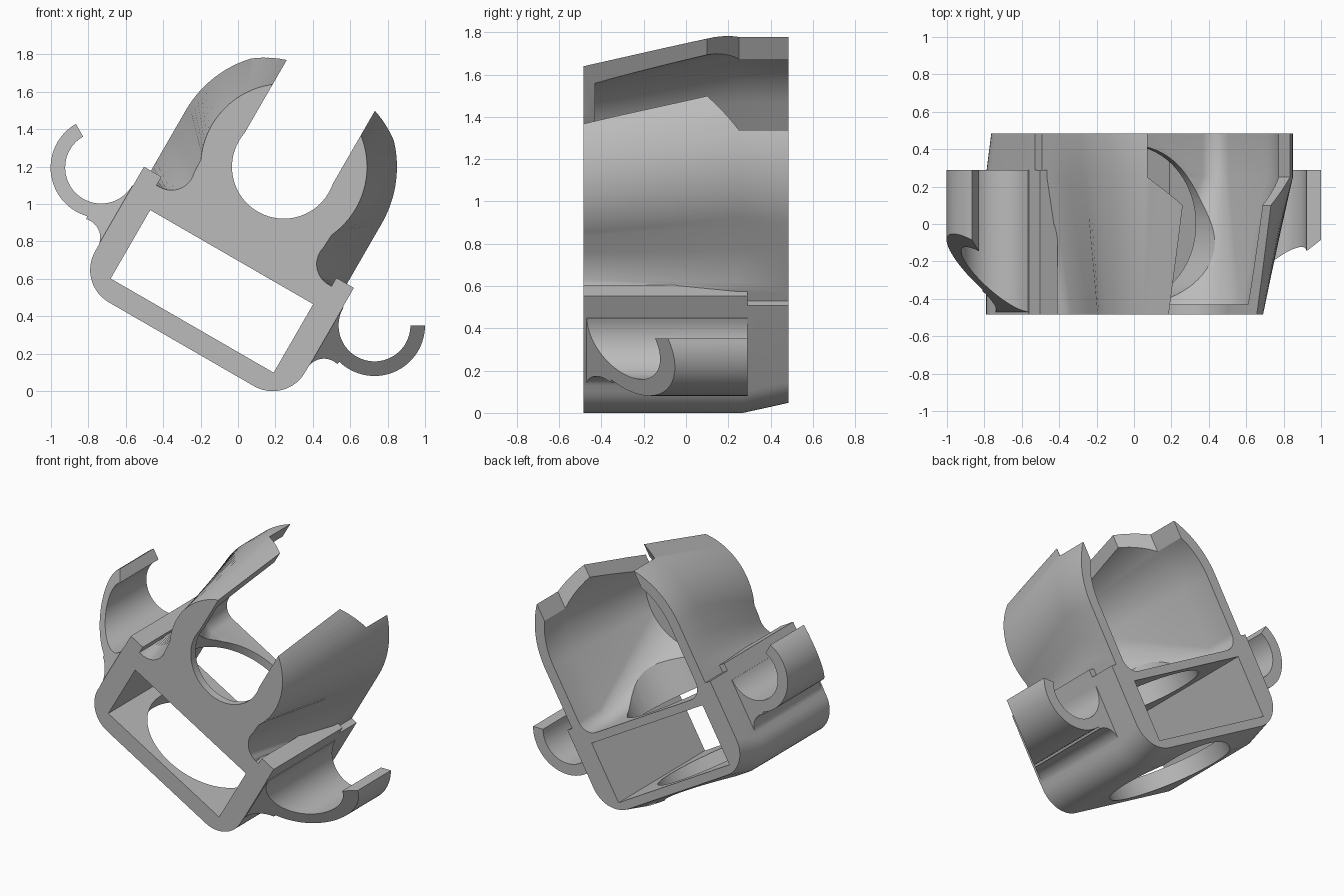
import bpy, bmesh
from math import sin, cos, radians, pi
from mathutils import Matrix

cube = bpy.data.objects.get("Cube")
if cube:
    bpy.data.objects.remove(cube)

grey = bpy.data.materials.new("light_grey")
grey.use_nodes = True
grey.diffuse_color = (0.5, 0.5, 0.5, 1)
grey.node_tree.nodes["Principled BSDF"].inputs["Base Color"].default_value = (0.5, 0.5, 0.5, 1)

FRONT, BACK, RING_Z = -0.485, 0.485, 1.16


def arc(cx, cz, r, a, b, n=16):
    steps = [radians(a + (b - a) * i / (n - 1)) for i in range(n)]
    return [(cx + r * cos(t), cz + r * sin(t)) for t in steps]


def mirrored(half):
    """Close a half profile (x >= 0) by its mirror image."""
    return half + [(-x, z) for x, z in reversed(half) if x > 1e-5]


def loft(name, sections):
    """Skin matching profiles placed at given depths."""
    bm = bmesh.new()
    rings = [[bm.verts.new((x, y, z)) for x, z in pts] for y, pts in sections]
    n = len(rings[0])
    for a, b in zip(rings, rings[1:]):
        for i in range(n):
            j = (i + 1) % n
            bm.faces.new((a[i], a[j], b[j], b[i]))
    bm.faces.new(rings[0])
    bm.faces.new(rings[-1])
    bmesh.ops.recalc_face_normals(bm, faces=bm.faces)
    mesh = bpy.data.meshes.new(name)
    bm.to_mesh(mesh)
    bm.free()
    mesh.materials.append(grey)
    obj = bpy.data.objects.new(name, mesh)
    bpy.context.scene.collection.objects.link(obj)
    return obj


def block(name, x0, x1, y0, y1, z0, z1):
    pts = [(x0, z0), (x1, z0), (x1, z1), (x0, z1)]
    return loft(name, [(y0, pts), (y1, pts)])


def combine(target, other, operation):
    other.hide_render = True
    mod = target.modifiers.new(operation.lower(), "BOOLEAN")
    mod.object, mod.operation, mod.solver = other, operation, "EXACT"
    bpy.context.view_layer.objects.active = target
    bpy.ops.object.modifier_apply(modifier=mod.name)
    bpy.data.objects.remove(other)


# Cradle: narrow waisted section at the front, wide straight one at the back
narrow = mirrored([(0, RING_Z + 0.445)] + arc(0, RING_Z, 0.445, 88, -25, 28)
                  + arc(0.52, 0.86, 0.125, 165, 270, 12) + [(0.53, 0.65), (0, 0.65)])
wide = mirrored([(0, RING_Z + 0.605)] + arc(0, RING_Z, 0.605, 88, 0, 28)
                + [(0.605, 1.05 - 0.03 * i) for i in range(12)] + [(0.605, 0.65), (0, 0.65)])
body = loft("clip_bracket", [(FRONT, narrow), (0.25, wide), (BACK, wide)])


# Square sleeve with rounded lower corners and a raised rear bottom edge
def sleeve_profile(low):
    return mirrored([(0, low)] + arc(0.448, low + 0.2, 0.2, -90, 0, 14)
                    + [(0.648, 0.735), (0, 0.735)])


sleeve = loft("sleeve", [(FRONT, sleeve_profile(0.065)), (0.27, sleeve_profile(0.065)),
                         (BACK, sleeve_profile(0.12))])
combine(body, sleeve, "UNION")

# Open side hooks with a slanted front, and the lips above them
hook_half = (arc(0.844, 0.668, 0.27, 30, -104, 28) + arc(0.75, 0.29, 0.103, 76, 180, 14)
             + [(0.6, 0.29), (0.6, 0.668)] + arc(0.844, 0.668, 0.192, 180, 390, 36))
for side in (1, -1):
    pts = [(side * x, z) for x, z in hook_half]
    hook = loft("hook", [(FRONT, pts), (0.29, pts)])
    slant = block("hook_slant", side * 0.65, side * 1.3, -1, 0, 0, 1.2)
    for v in slant.data.vertices:
        if v.co.y > -0.5:
            v.co.y = -0.47 + 0.9 * (abs(v.co.x) - 0.65)
    combine(hook, slant, "DIFFERENCE")
    combine(body, hook, "UNION")
    lip = block("lip", side * 0.54, side * 0.648, FRONT, 0.29, 0.6, 0.787)
    combine(body, lip, "UNION")

# Flared cavity behind the front plate
cavity_front = mirrored([(0, RING_Z + 0.376)] + arc(0, RING_Z, 0.376, 88, 0, 24)
                        + arc(0, RING_Z, 0.376, -4, -88, 20) + [(0, RING_Z - 0.376)])
cavity_back = mirrored([(0, RING_Z + 0.53)] + arc(0, RING_Z, 0.53, 88, 0, 24)
                       + arc(0.43, 0.76, 0.1, 0, -90, 20) + [(0, 0.66)])
combine(body, loft("cavity", [(-0.43, cavity_front), (0.25, cavity_back), (0.6, cavity_back)]),
        "DIFFERENCE")


# Round seat through the front plate, and the slot between the arms
seat = arc(0, RING_Z, 0.277, 0, 354, 60)
combine(body, loft("seat", [(-0.6, seat), (0.6, seat)]), "DIFFERENCE")


def slot(w):
    return [(-w, RING_Z), (w, RING_Z), (w, 2), (-w, 2)]


combine(body, loft("slot", [(-0.6, slot(0.272)), (0.1, slot(0.272)),
                            (0.25, slot(0.44)), (0.6, slot(0.44))]), "DIFFERENCE")

# Rectangular opening through the sleeve
combine(body, block("opening", -0.503, 0.503, -0.6, 0.6, 0.18, 0.603), "DIFFERENCE")

# Round hole through the floor and the divider
hole = loft("floor_hole", [(-0.1, arc(0, 0, 0.42, 0, 355, 72)), (1.1, arc(0, 0, 0.42, 0, 355, 72))])
hole.data.transform(Matrix.Rotation(pi / 2, 4, "X"))
if max(v.co.z for v in hole.data.vertices) < 1:
    hole.data.transform(Matrix.Rotation(pi, 4, "X"))
combine(body, hole, "DIFFERENCE")

# Tilt the bracket and set it on the ground
body.data.transform(Matrix.Rotation(radians(30), 4, "Y") @ Matrix.Translation((-0.387, 0, 0)))
low = min(v.co.z for v in body.data.vertices)
body.data.transform(Matrix.Translation((0, 0, -low)))
body.data.materials.clear()
body.data.materials.append(grey)
for p in body.data.polygons:
    p.material_index = 0

bpy.ops.object.select_all(action="DESELECT")
body.select_set(True)
bpy.context.view_layer.objects.active = body
bpy.ops.object.shade_smooth_by_angle(angle=radians(30))
